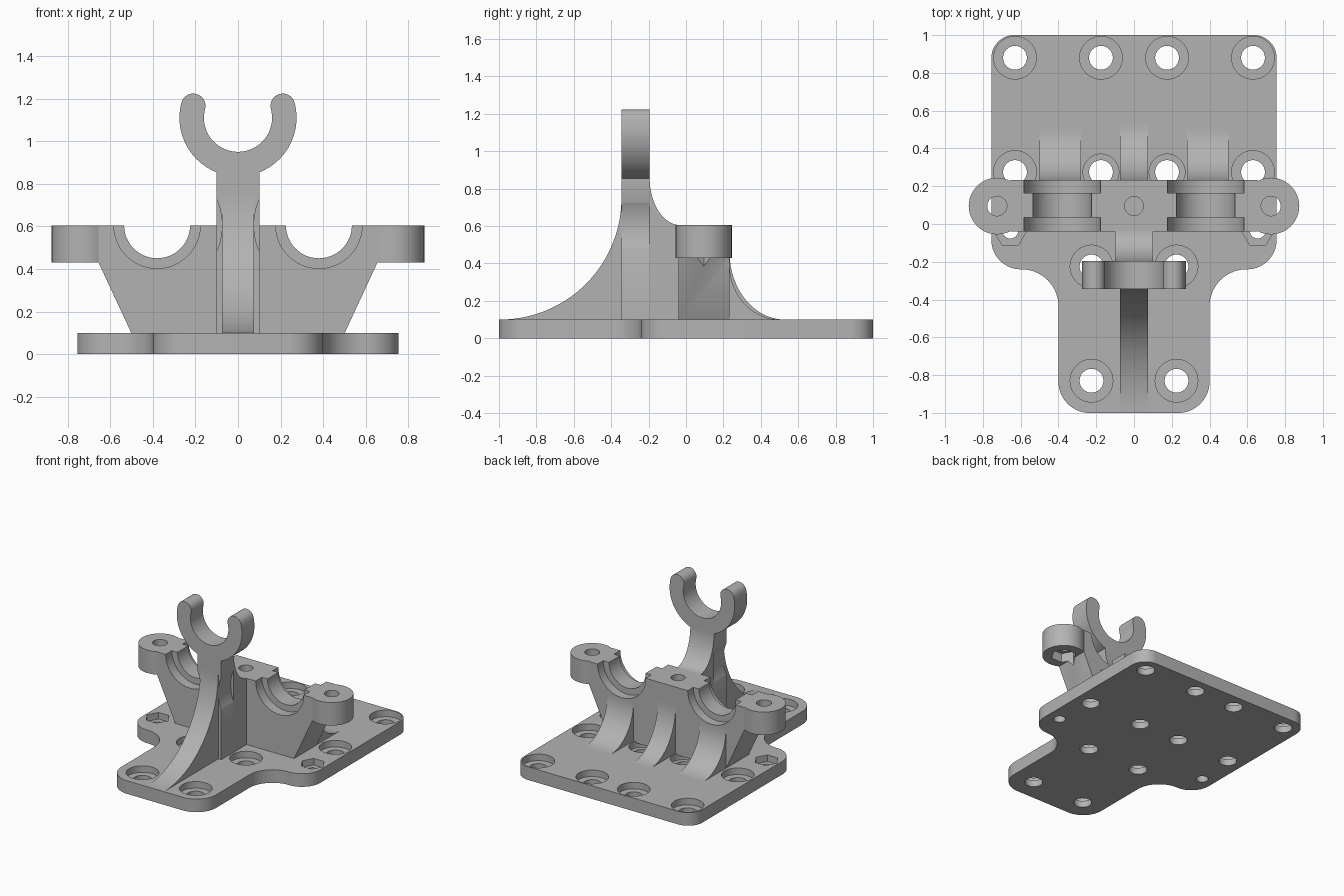
import bpy, bmesh, math
from mathutils import Vector

if "Cube" in bpy.data.objects:
    bpy.data.objects.remove(bpy.data.objects["Cube"], do_unlink=True)

grey = bpy.data.materials.new("plain grey")
grey.use_nodes = True
colour = (0.45, 0.45, 0.45, 1)
grey.diffuse_color = colour
grey.node_tree.nodes["Principled BSDF"].inputs["Base Color"].default_value = colour


def arc(cx, cy, rx, a0, a1, n=24, ry=None):
    """Points on a circular or elliptical arc, angles in degrees."""
    ry = ry or rx
    angles = [math.radians(a0 + (a1 - a0) * i / n) for i in range(n + 1)]
    return [(cx + rx * math.cos(a), cy + ry * math.sin(a)) for a in angles]


def rounded(corners, n=12):
    """Polygon with every (x, y, radius) corner filleted."""
    out = []
    for i, (x, y, r) in enumerate(corners):
        p = Vector((x, y))
        d1 = (Vector(corners[i - 1][:2]) - p).normalized()
        d2 = (Vector(corners[(i + 1) % len(corners)][:2]) - p).normalized()
        half = d1.angle(d2) / 2
        c = p + (d1 + d2).normalized() * r / math.sin(half)
        a, b = p + d1 * r / math.tan(half) - c, p + d2 * r / math.tan(half) - c
        out += [tuple(c + a.lerp(b, k / n).normalized() * r) for k in range(n + 1)]
    return out


def prism(name, points, axis, lo, hi):
    """Profile extruded along one axis from lo to hi."""
    place = {"x": lambda p, d: (d, p[0], p[1]),
             "y": lambda p, d: (p[0], d, p[1]),
             "z": lambda p, d: (p[0], p[1], d)}[axis]
    bm = bmesh.new()
    low = [bm.verts.new(place(p, lo)) for p in points]
    high = [bm.verts.new(place(p, hi)) for p in points]
    bm.faces.new(low)
    bm.faces.new(high)
    for i in range(len(points)):
        bm.faces.new((low[i - 1], low[i], high[i], high[i - 1]))
    bmesh.ops.recalc_face_normals(bm, faces=bm.faces)
    mesh = bpy.data.meshes.new(name)
    bm.to_mesh(mesh)
    bm.free()
    mesh.materials.append(grey)
    ob = bpy.data.objects.new(name, mesh)
    bpy.context.collection.objects.link(ob)
    return ob


def disc(x, y, r, lo, hi, axis="z", sides=48, name="cutter"):
    return prism(name, arc(x, y, r, 0, 360, sides)[:-1], axis, lo, hi)


def combine(target, others, operation):
    """Apply booleans one after another and remove the helpers."""
    bpy.context.view_layer.objects.active = target
    for ob in others:
        ob.hide_render = True
        mod = target.modifiers.new("combine", "BOOLEAN")
        mod.operation, mod.solver, mod.object = operation, "EXACT", ob
        bpy.ops.object.modifier_apply(modifier=mod.name)
        bpy.data.objects.remove(ob, do_unlink=True)


SIDES = (-1, 1)
TOP = 0.10      # top of the base plate
SEAT_Z = 0.605  # top of the bearing block

# Base plate: T outline with filleted corners
half = [(0.755, 1, 0.12), (0.755, -0.24, 0.155), (0.4, -0.24, 0.195), (0.4, -1, 0.165)]
base = prism("base_plate", rounded(half + [(-x, y, r) for x, y, r in reversed(half)]), "z", 0, TOP)

# Counterbored screw holes and hexagonal nut pockets
cutters = []
for s in SIDES:
    for x, y, bore in ((0.63, 0.88, 0.113), (0.175, 0.88, 0.113), (0.63, 0.275, 0.113),
                       (0.175, 0.275, 0.095), (0.225, -0.225, 0.113), (0.225, -0.83, 0.113)):
        cutters += [disc(s * x, y, 0.063, -0.1, 0.2), disc(s * x, y, bore, 0.05, 0.2)]
    cutters += [disc(s * 0.655, -0.035, 0.042, -0.1, 0.2),
                disc(s * 0.655, -0.035, 0.087, 0.05, 0.2, sides=6)]
combine(base, cutters, "DIFFERENCE")

# Bearing block: tapered body with round end lugs
half = [(0.497, 0.09), (0.655, 0.43), (0.655, SEAT_Z)]
block = prism("bearing_block", half + [(-x, z) for x, z in reversed(half)], "y", -0.04, 0.233)
combine(block, [disc(s * 0.725, 0.095, 0.15, 0.43, SEAT_Z, name="lug") for s in SIDES], "UNION")

# Stepped half-round seats, lug bolt holes with nut traps, centre bolt hole
cutters = [disc(0, 0.095, 0.05, 0.35, 0.8)]
for s in SIDES:
    cutters += [disc(s * 0.38, SEAT_Z, 0.155, -0.2, 0.4, "y"),
                disc(s * 0.38, SEAT_Z, 0.203, -0.2, 0.035, "y"),
                disc(s * 0.38, SEAT_Z, 0.203, 0.165, 0.4, "y"),
                disc(s * 0.725, 0.095, 0.052, 0.3, 0.8),
                disc(s * 0.725, 0.095, 0.09, 0.3, 0.5, sides=6)]
combine(block, cutters, "DIFFERENCE")


# Concave ribs behind the block
def back_rib(name, x, width, reach, height):
    curve = arc(0.233 + reach, TOP + height, reach, 180, 270, ry=height)
    foot = [(0.233 + reach, 0.09), (0.2, 0.09), (0.2, TOP + height)]
    prism(name, curve + foot, "x", x - width / 2, x + width / 2)


back_rib("centre_back_rib", 0, 0.15, 0.295, 0.36)
back_rib("right_back_rib", -0.39, 0.22, 0.27, 0.295)
back_rib("left_back_rib", 0.39, 0.22, 0.27, 0.295)

# Fork arm: post topped by an open ring with round tips
RING_Z, OUTER, INNER, TIP = 1.11, 0.275, 0.16, 15
mid = (OUTER + INNER) / 2
tip = arc(0, RING_Z, mid, TIP, TIP, 1)[0]
half = [(0.1, 0.09)]
half += arc(0, RING_Z, OUTER, -68.7, TIP)
half += arc(*tip, (OUTER - INNER) / 2, TIP, TIP + 180, 16)[1:]
half += arc(0, RING_Z, INNER, TIP, -90)[1:]
fork = prism("fork_arm", half + [(-x, z) for x, z in reversed(half[:-1])], "y", -0.345, -0.195)

# Shallow clearance scallops in the post
combine(fork, [disc(s * 0.38, SEAT_Z, 0.305, -0.4, -0.195, "y", 96) for s in SIDES], "DIFFERENCE")

# Web from post to block, and the long front rib
web = [(-0.195, 0.09), (-0.03, 0.09)] + arc(-0.03, 0.86, 0.165, 270, 180, ry=0.255)
prism("post_web", web, "x", -0.1, 0.1)
rib = arc(-0.995, 0.75, 0.65, -90, 0, 40) + [(-0.3, 0.75), (-0.3, 0.09), (-0.995, 0.09)]
prism("front_rib", rib, "x", -0.075, 0.075)

# Smooth curved walls, keep edges sharp
for ob in bpy.context.view_layer.objects:
    ob.select_set(ob.type == "MESH" and grey.name in ob.data.materials)
bpy.context.view_layer.objects.active = base
bpy.ops.object.shade_smooth_by_angle(angle=math.radians(30))
